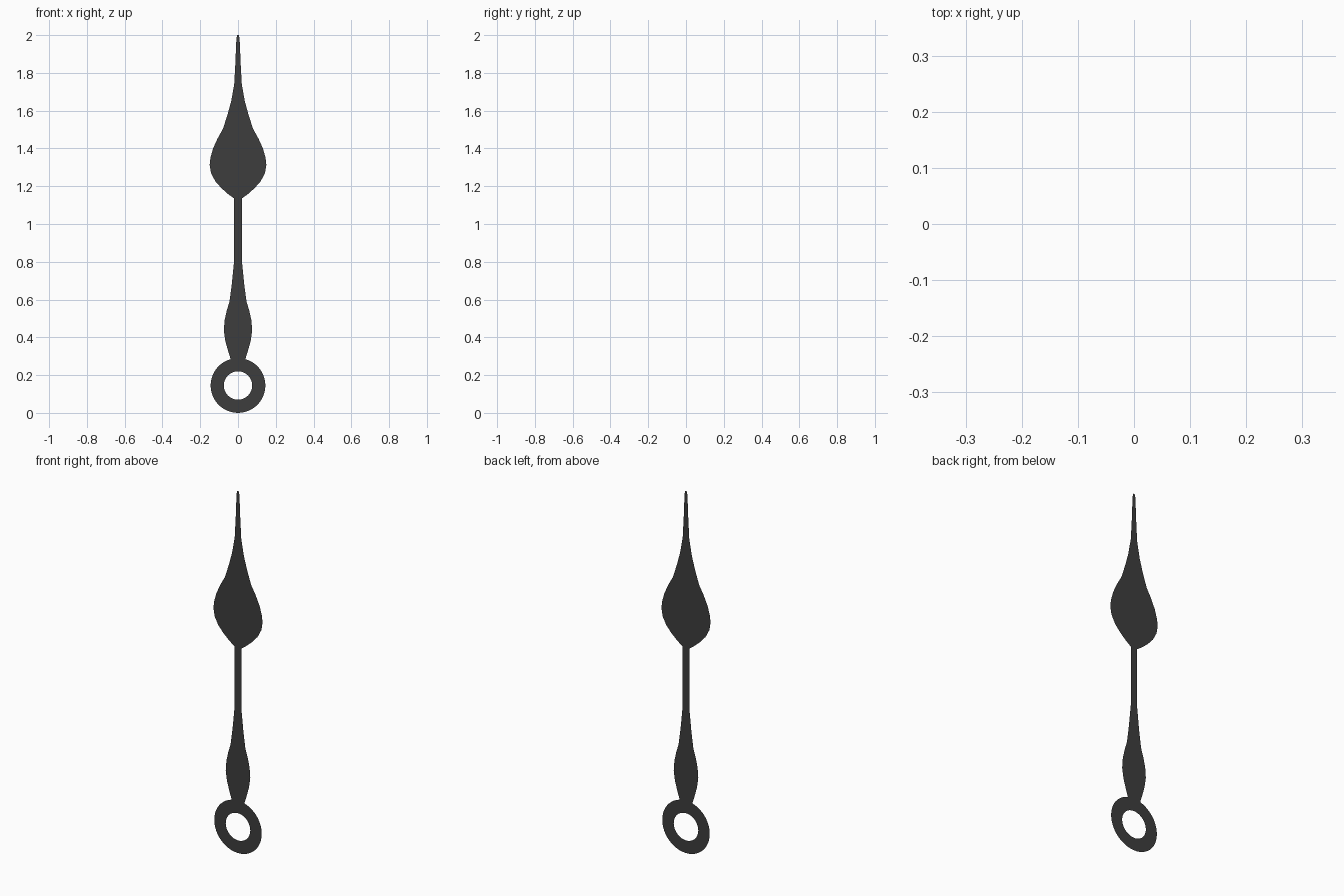
import bpy, bmesh, math

if "Cube" in bpy.data.objects:
    bpy.data.objects.remove(bpy.data.objects["Cube"])

metal = bpy.data.materials.new("dark grey metal")
metal.diffuse_color = (0.048, 0.048, 0.048, 1)
metal.use_nodes = True
metal.node_tree.nodes["Principled BSDF"].inputs["Base Color"].default_value = metal.diffuse_color


def finish(bm, name):
    mesh = bpy.data.meshes.new(name)
    bm.to_mesh(mesh)
    bm.free()
    mesh.materials.append(metal)
    obj = bpy.data.objects.new(name, mesh)
    bpy.context.collection.objects.link(obj)
    return obj


def strip(name, profile, base=None):
    """Flat symmetric sheet facing -y from (half width, z) rows, bottom to top."""
    bm = bmesh.new()
    rows = []
    for i, (w, z) in enumerate(profile):
        mid = base if (i == 0 and base) else z
        rows.append([bm.verts.new(p) for p in ((-w, 0, z), (0, 0, mid), (w, 0, z))])
    for a, b in zip(rows, rows[1:]):
        for k in (0, 1):
            bm.faces.new((a[k], a[k + 1], b[k + 1], b[k]))
    return finish(bm, name)


# Leaf-shaped blade with a long needle tip
strip("blade", [(0.02, 1.135), (0.052, 1.158), (0.088, 1.19), (0.12, 1.226),
                (0.143, 1.27), (0.15, 1.313), (0.146, 1.35), (0.132, 1.40),
                (0.108, 1.453), (0.08, 1.503), (0.055, 1.58), (0.036, 1.65),
                (0.02, 1.74), (0.014, 1.85), (0.01, 1.95), (0.008, 1.985),
                (0.004, 2.0)])

# Straight shaft swelling into the lower bulge, meeting the ring at its rim
strip("shaft", [(0.039, 0.285), (0.053, 0.33), (0.067, 0.38), (0.075, 0.435),
                (0.071, 0.49), (0.06, 0.54), (0.045, 0.59), (0.033, 0.68),
                (0.023, 0.78), (0.02, 0.81), (0.02, 1.135)], base=0.29)

# Flat ring at the pivot
bm = bmesh.new()
N = 48
loops = [[bm.verts.new((r * math.sin(2 * math.pi * i / N), 0,
                        0.145 + r * math.cos(2 * math.pi * i / N)))
          for i in range(N)] for r in (0.075, 0.145)]
for i in range(N):
    j = (i + 1) % N
    bm.faces.new((loops[0][i], loops[0][j], loops[1][j], loops[1][i]))
finish(bm, "pivot_ring")
